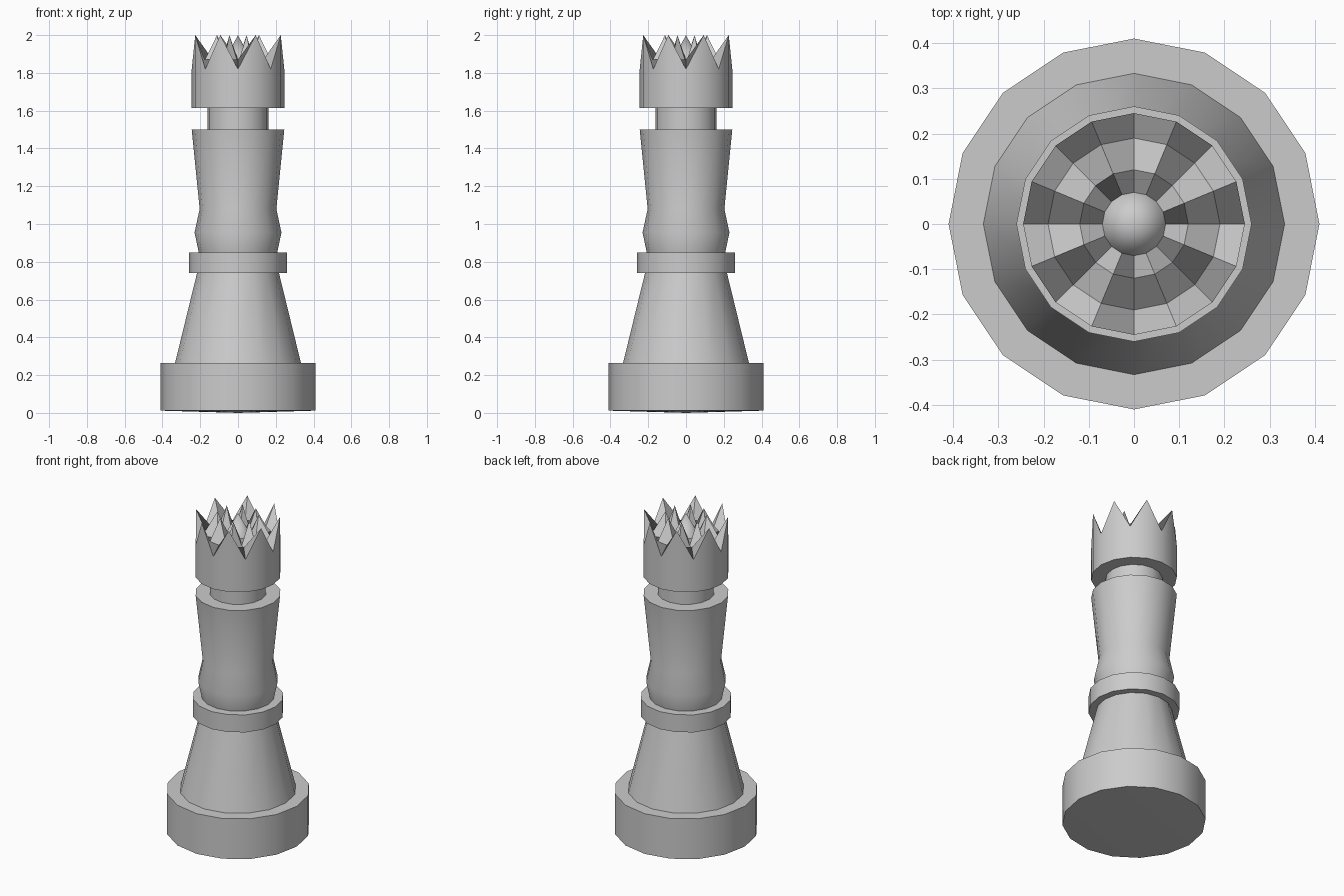
import bpy, bmesh
from math import cos, sin, pi, radians

if "Cube" in bpy.data.objects:
    bpy.data.objects.remove(bpy.data.objects["Cube"])

SIDES = 16


def lathe(name, profile):
    """Revolve (radius, z even spoke, z odd spoke) points; radius 0 is a pole."""
    bm = bmesh.new()
    rings = []
    for r, *zs in profile:
        if r == 0:
            rings.append([bm.verts.new((0, 0, zs[0]))] * SIDES)
        else:
            rings.append([bm.verts.new((r * cos(2 * pi * i / SIDES),
                                        r * sin(2 * pi * i / SIDES),
                                        zs[i % len(zs)])) for i in range(SIDES)])
    for a, b in zip(rings, rings[1:]):
        for i in range(SIDES):
            j = (i + 1) % SIDES
            corners = list(dict.fromkeys((a[i], a[j], b[j], b[i])))
            bm.faces.new(corners)
    mesh = bpy.data.meshes.new(name)
    bm.to_mesh(mesh)
    bm.free()
    ob = bpy.data.objects.new(name, mesh)
    bpy.context.collection.objects.link(ob)
    bpy.ops.object.select_all(action='DESELECT')
    ob.select_set(True)
    bpy.context.view_layer.objects.active = ob
    bpy.ops.object.shade_smooth_by_angle(angle=radians(25))
    return ob


# Base, tapered skirt, collar, waist, flared stem and neck
lathe("pedestal", [
    (0, 0.0), (0.41, 0.012), (0.41, 0.265), (0.333, 0.265),
    (0.217, 0.74), (0.26, 0.74), (0.26, 0.85), (0.208, 0.85),
    (0.23, 0.955), (0.203, 1.08), (0.245, 1.5), (0.162, 1.5), (0.162, 1.615),
])

# Crown: toothed rim, toothed inner ring and a central spike
lathe("crown", [
    (0.162, 1.615), (0.245, 1.615), (0.245, 1.82, 2.0), (0.19, 1.87),
    (0.12, 1.85, 2.0), (0.07, 1.87), (0, 2.0),
])
